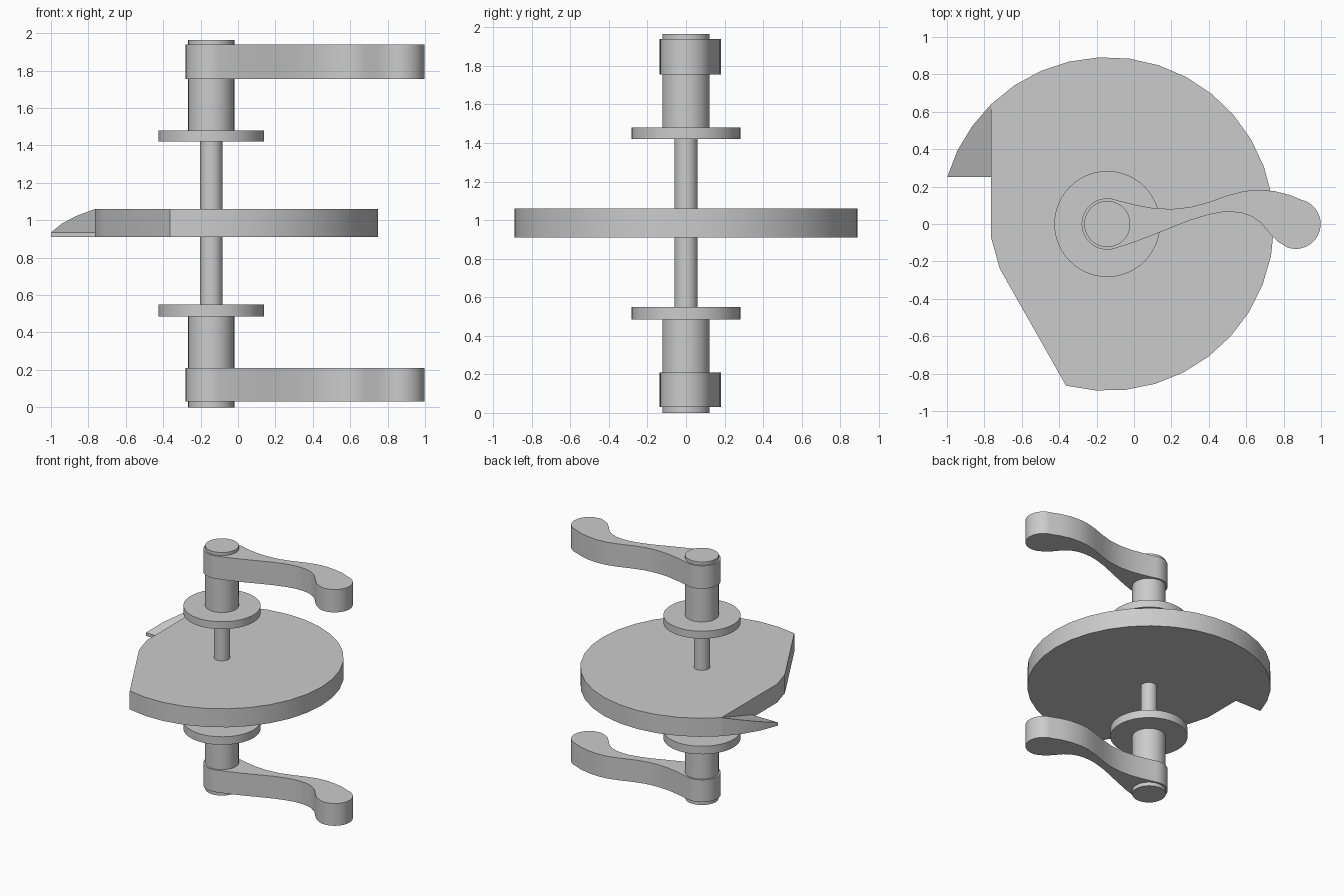
import bpy, bmesh, math

if "Cube" in bpy.data.objects:
    bpy.data.objects.remove(bpy.data.objects["Cube"])

# Single grey metal
GREY = (0.6, 0.6, 0.6, 1)
metal = bpy.data.materials.new("plain grey")
metal.use_nodes = True
metal.diffuse_color = GREY
metal.node_tree.nodes["Principled BSDF"].inputs["Base Color"].default_value = GREY

AXIS = -0.143      # x of the shaft
DISC_R = 0.892
FLAT_X = -0.765    # straight cut on the disc's right


def arc(cx, r, start, end, steps):
    """Points on an arc centred on (cx, 0), angles in degrees."""
    angles = [math.radians(start + (end - start) * i / steps) for i in range(steps + 1)]
    return [(cx + r * math.cos(a), r * math.sin(a)) for a in angles]


def prism(name, outline, bottom, top):
    """Extrude a counter-clockwise outline; top is a height or a rule of (x, y)."""
    height = top if callable(top) else lambda x, y: top
    bm = bmesh.new()
    low = [bm.verts.new((x, y, bottom)) for x, y in outline]
    high = [bm.verts.new((x, y, height(x, y))) for x, y in outline]
    bm.faces.new(low[::-1])
    bm.faces.new(high)
    for i in range(len(outline)):
        j = (i + 1) % len(outline)
        bm.faces.new((low[i], low[j], high[j], high[i]))
    mesh = bpy.data.meshes.new(name)
    bm.to_mesh(mesh)
    bm.free()
    mesh.materials.append(metal)
    obj = bpy.data.objects.new(name, mesh)
    bpy.context.collection.objects.link(obj)
    bpy.ops.object.select_all(action="DESELECT")
    obj.select_set(True)
    bpy.context.view_layer.objects.active = obj
    bpy.ops.object.shade_smooth_by_angle(angle=math.radians(30))
    return obj


def cylinder(name, r, bottom, top, sides=48):
    return prism(name, arc(AXIS, r, 0, 360, sides)[:-1], bottom, top)


# Cam disc with a cut side
cut_angle = math.degrees(math.acos((FLAT_X - AXIS) / DISC_R))
tip_angle = 163.7
disc = arc(AXIS, DISC_R, -104.3, cut_angle, 23)
disc += [(FLAT_X, -0.07), (-0.717, -0.24)]
prism("cam_disc", disc, 0.91, 1.06)

# Pointed ramp that slopes down from the disc's rim to the tip
ramp = arc(AXIS, DISC_R, cut_angle, tip_angle, 3)
y_high, y_low = ramp[0][1], ramp[-1][1]
ramp.append((FLAT_X, y_low))
prism("ramp_tip", ramp, 0.91,
      lambda x, y: 0.935 + 0.125 * (y - y_low) / (y_high - y_low))

# Shaft through the middle
cylinder("shaft", 0.06, 0.55, 1.42, 32)

# Curved crank arm outline: hub, lower edge, rounded end, upper edge
arm = arc(AXIS, 0.137, 70, 290, 24)
arm += [(0.0, -0.098), (0.1, -0.06), (0.2, -0.02), (0.3, 0.02), (0.4, 0.05),
        (0.47, 0.063), (0.53, 0.064), (0.58, 0.058), (0.63, 0.04), (0.68, 0.005),
        (0.73, -0.055), (0.77, -0.095)]
arm += arc(0.865, 0.133, -110, 78, 22)
arm += [(0.83, 0.156), (0.75, 0.176), (0.66, 0.182), (0.59, 0.176), (0.5, 0.153),
        (0.4, 0.117), (0.3, 0.09), (0.2, 0.08), (0.1, 0.085), (0.0, 0.104)]

# Ends: flange, hub and crank arm at each end of the shaft
for end, flange, hub, crank in (
        ("lower", (0.485, 0.55), (0.0, 0.485), (0.03, 0.21)),
        ("upper", (1.42, 1.48), (1.48, 1.965), (1.755, 1.94))):
    cylinder(end + "_flange", 0.283, *flange)
    cylinder(end + "_hub", 0.123, *hub)
    prism(end + "_crank_arm", arm, *crank)
